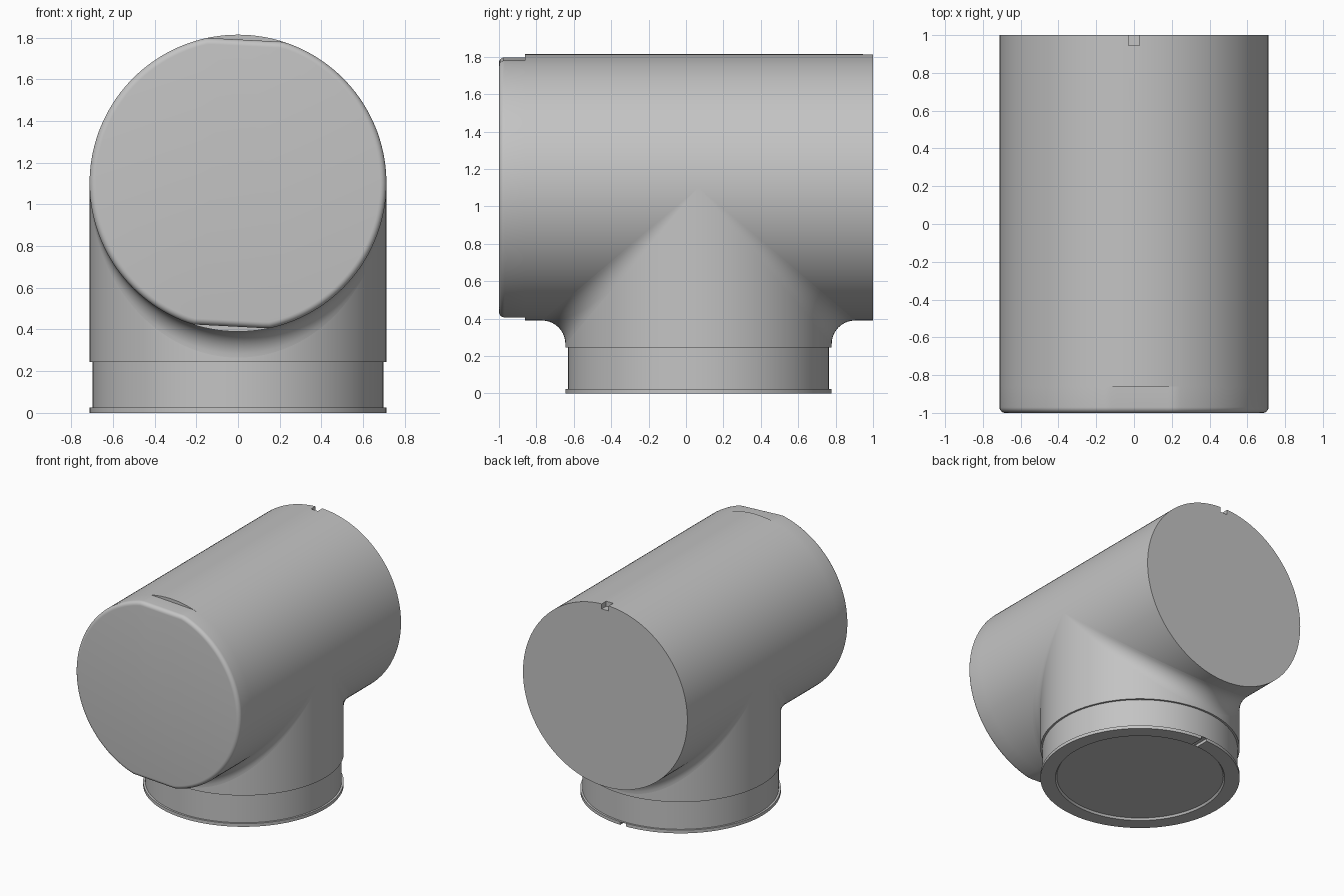
import bpy
import bmesh
from math import sin, cos, pi, radians
from mathutils import Vector

if "Cube" in bpy.data.objects:
    bpy.data.objects.remove(bpy.data.objects["Cube"])

R = 0.712          # radius of run and branch
AXIS_Z = 1.102     # height of the run axis
BRANCH_Y = 0.067   # position of the branch axis
SIDES = 144
FILLET = 0.125
ANGLES = [2 * pi * i / SIDES for i in range(SIDES)]

grey = bpy.data.materials.new("pipe grey")
grey.use_nodes = True
COLOUR = (0.55, 0.55, 0.55, 1)
grey.diffuse_color = COLOUR
grey.node_tree.nodes["Principled BSDF"].inputs["Base Color"].default_value = COLOUR


def make_object(name, bm):
    bmesh.ops.remove_doubles(bm, verts=bm.verts, dist=1e-5)
    bmesh.ops.recalc_face_normals(bm, faces=bm.faces)
    mesh = bpy.data.meshes.new(name)
    bm.to_mesh(mesh)
    bm.free()
    mesh.materials.append(grey)
    obj = bpy.data.objects.new(name, mesh)
    bpy.context.collection.objects.link(obj)
    return obj


def activate(obj):
    bpy.ops.object.select_all(action='DESELECT')
    obj.select_set(True)
    bpy.context.view_layer.objects.active = obj


def smooth(obj):
    activate(obj)
    bpy.ops.object.shade_smooth_by_angle(angle=radians(30))


def skin(bm, rings, closed=True):
    """Join successive rings of points with quads."""
    rows = [[bm.verts.new(p) for p in ring] for ring in rings]
    count = len(rows[0])
    for a, b in zip(rows, rows[1:]):
        for i in range(count if closed else count - 1):
            j = (i + 1) % count
            bm.faces.new((a[i], a[j], b[j], b[i]))
    return rows


def cut_notch(obj, centre, size):
    """Cut a rectangular notch out of an object."""
    bm = bmesh.new()
    bmesh.ops.create_cube(bm, size=1)
    for v in bm.verts:
        v.co = Vector(centre) + Vector(c * s for c, s in zip(v.co, size))
    cutter = make_object("notch_cutter", bm)
    cutter.hide_render = True
    mod = obj.modifiers.new("notch", 'BOOLEAN')
    mod.operation = 'DIFFERENCE'
    mod.solver = 'EXACT'
    mod.object = cutter
    activate(obj)
    bpy.ops.object.modifier_apply(modifier=mod.name)
    bpy.data.objects.remove(cutter)


# Horizontal run: two tilted flats and a rounded rim at the front
def run_ring(y, inset=0, flats=True):
    ring = []
    for a in ANGLES:
        r = R
        across = abs(sin(a + radians(3)))
        if flats and across > 0.9:
            r = min(R, 0.688 / across)
        ring.append((cos(a) * (r - inset), y, AXIS_Z + sin(a) * (r - inset)))
    return ring


RIM = 0.03
rings = [run_ring(1, flats=False), run_ring(-0.86, flats=False), run_ring(-0.86)]
for k in range(7):
    t = k / 6 * pi / 2
    rings.append(run_ring(-1 + RIM * (1 - sin(t)), RIM * (1 - cos(t))))
bm = bmesh.new()
rows = skin(bm, rings)
bm.faces.new(rows[0])
bm.faces.new(rows[-1])
run = make_object("horizontal_pipe", bm)
cut_notch(run, (0, 0.98, AXIS_Z + R), (0.06, 0.07, 0.08))
smooth(run)

# Vertical branch: stepped collar, bottom flange and shallow recess
profile = [(0.595, 0.015), (0.605, 0), (R, 0), (R, 0.025), (0.697, 0.025),
           (0.697, 0.245), (R, 0.245), (R, AXIS_Z)]
bm = bmesh.new()
rows = skin(bm, [[(r * cos(a), BRANCH_Y + r * sin(a), z) for a in ANGLES]
                 for r, z in profile])
bm.faces.new(rows[0])
bm.faces.new(rows[-1])
branch = make_object("branch_pipe", bm)
cut_notch(branch, (0, BRANCH_Y + 0.67, 0), (0.05, 0.16, 0.045))
smooth(branch)

# Rolling fillets where the branch meets the run, front and back
for name, side in (("front_fillet", -1), ("back_fillet", 1)):
    rings = []
    for a in ANGLES[1:SIDES // 2]:
        wall = Vector((cos(a), side * sin(a), 0))
        under = Vector((cos(a), 0, -sin(a)))
        centre = (R + FILLET) * Vector((cos(a), side * sin(a), -sin(a)))
        centre += Vector((0, BRANCH_Y, AXIS_Z))
        rings.append([centre - FILLET * wall.slerp(under, k / 10)
                      for k in range(11)])
    bm = bmesh.new()
    skin(bm, rings, closed=False)
    fillet = make_object(name, bm)
    # Make the open strip face outward, toward the rolling centre
    mid = fillet.data.polygons[len(fillet.data.polygons) // 2]
    if mid.normal.y * side < 0:
        fillet.data.flip_normals()
    smooth(fillet)
